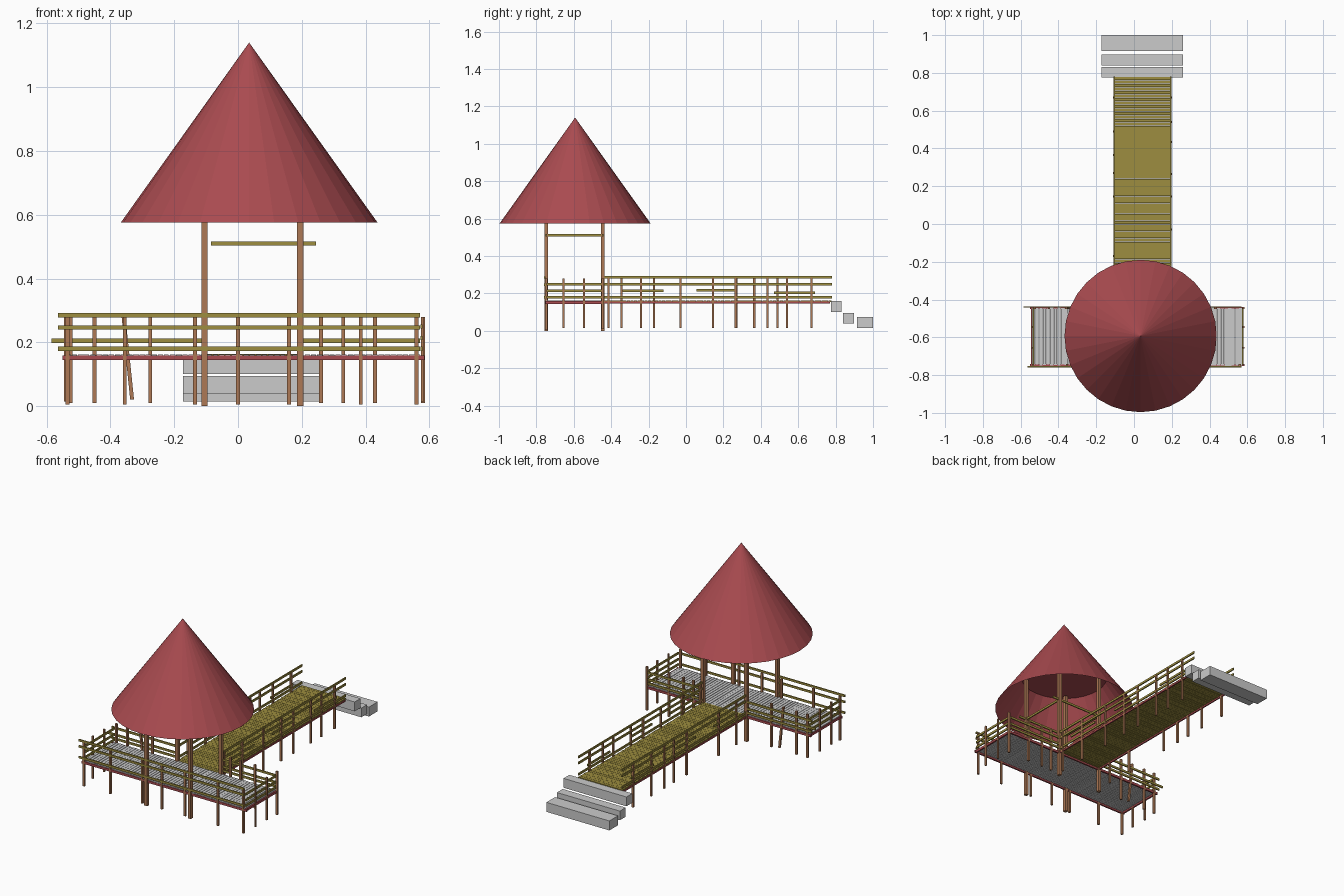
import bpy, bmesh, math, random
from mathutils import Vector

if "Cube" in bpy.data.objects:
    bpy.data.objects.remove(bpy.data.objects["Cube"])

random.seed(4)


def material(name, rgb):
    m = bpy.data.materials.new(name)
    m.diffuse_color = (*rgb, 1)
    m.use_nodes = True
    m.node_tree.nodes["Principled BSDF"].inputs["Base Color"].default_value = m.diffuse_color
    return m


RED = material("red_paint", (0.40, 0.07, 0.08))
BROWN = material("brown_wood", (0.42, 0.19, 0.09))
YELLOW = material("yellow_wood", (0.34, 0.27, 0.05))


def make(name, bm, mat=None):
    bmesh.ops.recalc_face_normals(bm, faces=bm.faces)
    me = bpy.data.meshes.new(name)
    bm.to_mesh(me)
    bm.free()
    ob = bpy.data.objects.new(name, me)
    bpy.context.collection.objects.link(ob)
    if mat:
        me.materials.append(mat)
    return ob


def box(bm, x0, x1, y0, y1, z0, z1):
    vs = bmesh.ops.create_cube(bm, size=1)["verts"]
    for v in vs:
        v.co = Vector(((x0 + x1) / 2 + v.co.x * (x1 - x0),
                       (y0 + y1) / 2 + v.co.y * (y1 - y0),
                       (z0 + z1) / 2 + v.co.z * (z1 - z0)))
    return vs


def posts(name, points, z0, z1, w):
    bm = bmesh.new()
    for x, y in points:
        box(bm, x - w / 2, x + w / 2, y - w / 2, y + w / 2, z0, z1)
    return make(name, bm, BROWN)


def rails(name, spans, mat=YELLOW, h=0.013, d=0.007):
    # each span is (axis, start, end, cross position, height)
    bm = bmesh.new()
    for axis, a, b, c, z in spans:
        if axis == "x":
            box(bm, a, b, c - d / 2, c + d / 2, z - h / 2, z + h / 2)
        else:
            box(bm, c - d / 2, c + d / 2, a, b, z - h / 2, z + h / 2)
    return make(name, bm, mat)


L, R = -0.105, 0.195            # walkway sides
XL, XR = -0.54, 0.575           # platform ends
F, B = -0.747, -0.445           # platform front and back

# conical roof, open below, with a ceiling disc inside
bm = bmesh.new()
bmesh.ops.create_cone(bm, cap_ends=False, segments=32, radius1=0.403, radius2=0, depth=0.565)
bmesh.ops.remove_doubles(bm, verts=bm.verts, dist=1e-5)
make("roof", bm, RED).location = (0.035, -0.593, 0.8575)
bm = bmesh.new()
bmesh.ops.create_circle(bm, cap_ends=True, segments=32, radius=0.25)
make("roof_ceiling", bm, RED).location = (0.035, -0.593, 0.785)

# roof posts and tie beams
posts("roof_posts", [(x, y) for x in (L, R) for y in (F, B)], 0, 0.775, 0.02)
rails("roof_tie_beams", [("x", -0.085, 0.245, y, 0.51) for y in (F, B)]
      + [("y", F, -0.435, x, 0.51) for x in (L, R)])

# platform boards
bm = bmesh.new()
n = 58
pitch = (XR - XL) / n
for i in range(n):
    x = XL + i * pitch
    box(bm, x, x + pitch * random.uniform(0.78, 0.95), F - random.uniform(-0.003, 0.004),
        B + random.uniform(-0.003, 0.003), 0.154, 0.162)
make("platform_boards", bm)

# walkway boards
bm = bmesh.new()
n = 66
pitch = (0.78 - B) / n
for i in range(n):
    y = B + i * pitch
    box(bm, L - random.uniform(-0.002, 0.003), R + random.uniform(-0.002, 0.003),
        y, y + pitch * random.uniform(0.85, 0.97), 0.155, 0.163)
make("walkway_boards", bm, YELLOW)

# red frame below the boards
rails("platform_frame", [("x", -0.55, 0.585, F, 0.151), ("x", -0.55, 0.585, B, 0.151),
                         ("y", F, B, XL, 0.151), ("y", F, B, XR, 0.151)], RED, 0.014, 0.01)
rails("walkway_frame", [("y", B, 0.77, x, 0.151) for x in (L, R)], RED, 0.01, 0.008)

# platform posts
posts("front_posts", [(x, F) for x in (-0.535, -0.355, -0.135, 0, 0.16, 0.385, 0.56)],
      0.005, 0.28, 0.012)
posts("back_posts", [(x, B) for x in (-0.525, -0.45, -0.275, 0.26, 0.33, 0.43, 0.58)],
      0.01, 0.28, 0.012)
posts("end_posts", [(x, y) for x in (XL, XR + 0.004) for y in (-0.655, -0.545)],
      0.015, 0.28, 0.01)

# leaning strut under the platform
bm = bmesh.new()
for v in box(bm, -0.365, -0.353, B - 0.006, B + 0.006, 0.02, 0.28):
    if v.co.z < 0.1:
        v.co.x += 0.027
make("leaning_strut", bm, BROWN)

# platform railings
rails("front_railing", [("x", -0.565, 0.57, F - 0.008, z) for z in (0.285, 0.247, 0.18)])
rails("back_railing", [("x", a, b, B + 0.006, z) for z in (0.247, 0.205, 0.18)
                       for a, b in ((-0.585 if z == 0.205 else -0.56, -0.095), (0.2, 0.57))])
rails("end_railing", [("y", F, B, x, z) for x in (XL + 0.006, XR) for z in (0.25, 0.213, 0.18)])

# walkway posts
posts("walkway_posts_right", [(R, y) for y in (-0.415, -0.24, -0.03, 0.145, 0.265, 0.435, 0.54, 0.67)],
      0.015, 0.285, 0.011)
posts("walkway_posts_left", [(L, y) for y in (-0.345, -0.17, 0.145, 0.27, 0.365, 0.49, 0.67)],
      0.015, 0.285, 0.011)

# walkway railings, with short extra pieces
rails("walkway_railing", [("y", B, 0.78, x, z) for x in (L, R) for z in (0.287, 0.25, 0.18)])
rails("short_rails", [("y", a, b, x, z) for x in (L, R)
                      for a, b, z in ((-0.34, -0.12, 0.215), (0.055, 0.265, 0.217), (0.47, 0.69, 0.203))])

# entry steps
for i, (y0, y1, z0, z1) in enumerate([(0.775, 0.832, 0.10, 0.158), (0.84, 0.897, 0.038, 0.095),
                                      (0.915, 1.0, 0.014, 0.073)]):
    bm = bmesh.new()
    box(bm, -0.173, 0.26, y0, y1, z0, z1)
    make(f"step_{i + 1}", bm)
